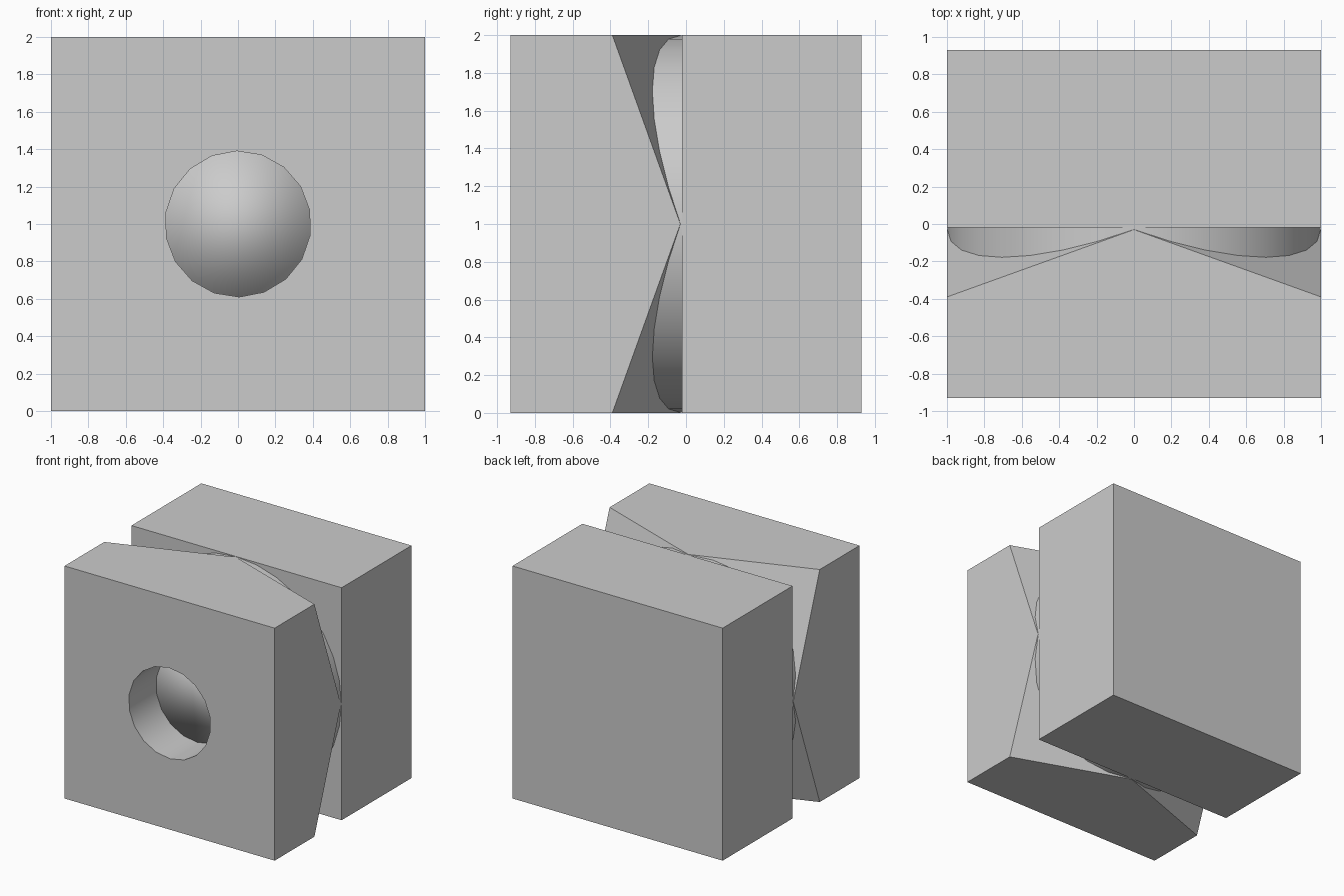
import bpy
import bmesh
from math import pi, radians
from mathutils import Matrix, Vector

old = bpy.data.objects.get("Cube")
if old:
    bpy.data.objects.remove(old, do_unlink=True)

grey = bpy.data.materials.new("light_grey")
grey.use_nodes = True
colour = (0.6, 0.6, 0.6, 1)
grey.diffuse_color = colour
grey.node_tree.nodes["Principled BSDF"].inputs["Base Color"].default_value = colour

FRONT, SLOT, BACK = -0.93, -0.02, 0.93


def add_object(name, bm):
    bmesh.ops.recalc_face_normals(bm, faces=bm.faces[:])
    mesh = bpy.data.meshes.new(name)
    bm.to_mesh(mesh)
    bm.free()
    mesh.materials.append(grey)
    obj = bpy.data.objects.new(name, mesh)
    bpy.context.collection.objects.link(obj)
    return obj


def block(y0, y1):
    """Square block between two depths."""
    bm = bmesh.new()
    place = Matrix.Translation((0, (y0 + y1) / 2, 1)) @ Matrix.Diagonal((2, y1 - y0, 2, 1))
    bmesh.ops.create_cube(bm, size=1, matrix=place)
    return bm


def rod(name, radius, y0, y1, sides, turn=0.0):
    """Round bar along the depth axis."""
    bm = bmesh.new()
    place = (Matrix.Translation((0, (y0 + y1) / 2, 1)) @ Matrix.Rotation(pi / 2, 4, "X")
             @ Matrix.Rotation(turn, 4, "Z"))
    bmesh.ops.create_cone(bm, cap_ends=True, segments=sides, radius1=radius,
                          radius2=radius, depth=y1 - y0, matrix=place)
    return add_object(name, bm)


def select_only(obj):
    bpy.ops.object.select_all(action="DESELECT")
    obj.select_set(True)
    bpy.context.view_layer.objects.active = obj


# Back block
add_object("back_block", block(SLOT, BACK))

# Front block: its four rear corners taper from a square to a diamond
bm = block(FRONT, 0.0)
for sx in (-1, 1):
    for sz in (-1, 1):
        cut = bmesh.ops.bisect_plane(
            bm, geom=bm.verts[:] + bm.edges[:] + bm.faces[:],
            plane_co=Vector((sx, -0.39, 1 + sz)),
            plane_no=Vector((0.36 * sx, 1, 0.36 * sz)).normalized(), clear_outer=True)
        edges = [e for e in cut["geom_cut"] if isinstance(e, bmesh.types.BMEdge)]
        bmesh.ops.holes_fill(bm, edges=edges)
front = add_object("front_block", bm)

# Round recess in the front face
turn = radians(1)
cutter = rod("recess_cutter", 0.39, FRONT - 0.2, -0.5, 18, turn)
cutter.hide_render = True
mod = front.modifiers.new("recess", "BOOLEAN")
mod.operation = "DIFFERENCE"
mod.solver = "EXACT"
mod.object = cutter
select_only(front)
bpy.ops.object.modifier_apply(modifier=mod.name)
bpy.data.objects.remove(cutter, do_unlink=True)
bpy.ops.object.shade_smooth_by_angle(angle=radians(25))

# Softly shaded plug at the bottom of the recess
plug = rod("recess_plug", 0.39, -0.56, -0.45, 18, turn)
for face in plug.data.polygons:
    face.use_smooth = True

# Round core seen through the corner slots
core = rod("round_core", 0.998, -0.3, 0.3, 32)
select_only(core)
bpy.ops.object.shade_smooth_by_angle(angle=radians(30))
